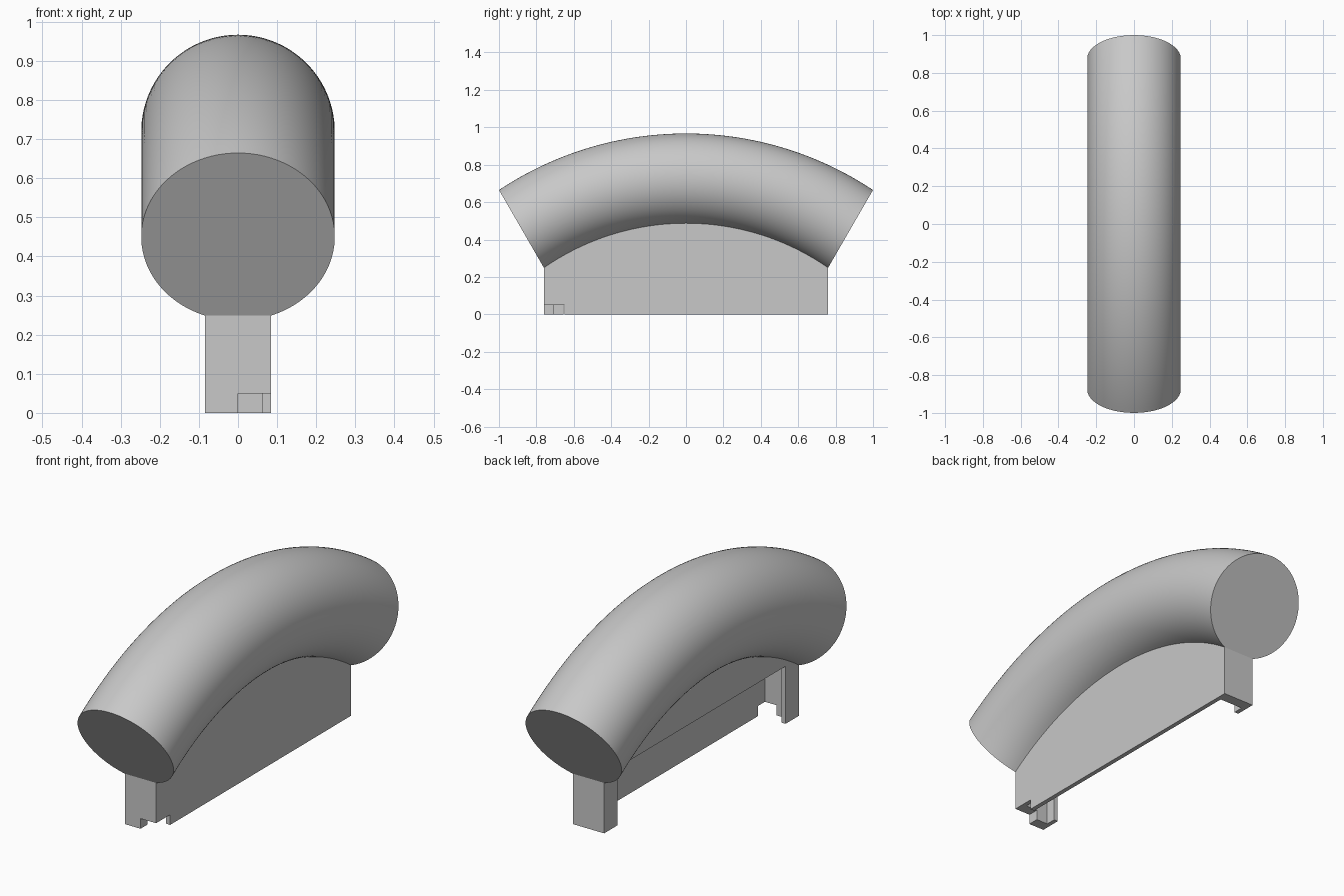
import bpy, bmesh, math

if "Cube" in bpy.data.objects:
    bpy.data.objects.remove(bpy.data.objects["Cube"], do_unlink=True)

grey = bpy.data.materials.new("plain grey")
grey.use_nodes = True
colour = (0.58, 0.58, 0.58, 1)
grey.diffuse_color = colour
grey.node_tree.nodes["Principled BSDF"].inputs["Base Color"].default_value = colour

# Arched bar dimensions
ARC_R, ARC_Z = 1.56, -0.8405          # sweep radius and centre height
ARC_END, TILT_END = math.asin(0.876 / 1.56), math.radians(30)
TUBE_R, HALF_W = 0.2475, 0.085        # round section, half width of its flat underside
FLAT = math.sqrt(TUBE_R ** 2 - HALF_W ** 2)


def station(t, u, v):
    """Point (x, y, z) of section coordinates u, v at sweep position t in -1..1."""
    a, tilt = t * ARC_END, t * TILT_END
    return (u, ARC_R * math.sin(a) + v * math.sin(tilt),
            ARC_Z + ARC_R * math.cos(a) + v * math.cos(tilt))


def underside(y):
    """Height of the bar's flat underside at y."""
    lo, hi = -1.0, 1.0
    for _ in range(40):
        mid = (lo + hi) / 2
        if station(mid, 0, -FLAT)[1] < y:
            lo = mid
        else:
            hi = mid
    return station(lo, 0, -FLAT)[2] + 0.001


def finish(name, bm):
    bmesh.ops.recalc_face_normals(bm, faces=bm.faces)
    mesh = bpy.data.meshes.new(name)
    bm.to_mesh(mesh)
    bm.free()
    mesh.materials.append(grey)
    obj = bpy.data.objects.new(name, mesh)
    bpy.context.collection.objects.link(obj)
    return obj


def slab(name, x0, x1, y0, y1, floor, steps=1):
    """Slab between x0 and x1: floor is its lower outline, the top follows the bar."""
    ys = [y1 + (y0 - y1) * i / steps for i in range(steps + 1)]
    outline = floor + [(y, underside(y)) for y in ys]
    bm = bmesh.new()
    face = bm.faces.new([bm.verts.new((x0, y, z)) for y, z in outline])
    new = bmesh.ops.extrude_face_region(bm, geom=[face])["geom"]
    bmesh.ops.translate(bm, vec=(x1 - x0, 0, 0),
                        verts=[g for g in new if isinstance(g, bmesh.types.BMVert)])
    return finish(name, bm)


# Arched bar: round section with a flat underside, swept along the arc
start = math.asin(HALF_W / TUBE_R)
SEG, STEPS = 80, 64
section = []
for i in range(SEG + 1):
    a = start + (2 * math.pi - 2 * start) * i / SEG
    section.append((TUBE_R * math.sin(a), -TUBE_R * math.cos(a)))
bm = bmesh.new()
rings = [[bm.verts.new(station(-1 + 2 * s / STEPS, u, v)) for u, v in section]
         for s in range(STEPS + 1)]
for r0, r1 in zip(rings, rings[1:]):
    for i in range(len(section)):
        j = (i + 1) % len(section)
        bm.faces.new((r0[i], r0[j], r1[j], r1[i]))
bm.faces.new(rings[0])
bm.faces.new(rings[-1])
bar = finish("arched_bar", bm)
bpy.ops.object.select_all(action='DESELECT')
bar.select_set(True)
bpy.context.view_layer.objects.active = bar
bpy.ops.object.shade_smooth_by_angle(angle=math.radians(18))

# Base: open on the -x side, with a notch in the front +x corner
END = station(1, 0, -FLAT)[1] - 0.0005
INNER, LIP, SKIN = 0.705, 0.655, 0.063
NOTCH, CEILING = 0.05, 0.284

slab("side_plate", SKIN, HALF_W, -END, END,
     [(-END, NOTCH), (-0.65, NOTCH), (-0.65, 0), (END, 0)], 64)
slab("upper_web", -HALF_W, SKIN, -INNER, INNER,
     [(-INNER, CEILING), (INNER, CEILING)], 64)
slab("front_wall", -HALF_W, 0, -END, -INNER, [(-END, 0), (-INNER, 0)], 4)
slab("front_wall_over_notch", 0, SKIN, -END, -INNER,
     [(-END, NOTCH), (-INNER, NOTCH)], 4)
slab("back_wall", -HALF_W, SKIN, INNER, END, [(INNER, 0), (END, 0)], 4)
for name, y0, y1 in (("front_lip", -INNER, -LIP), ("back_lip", LIP, INNER)):
    slab(name, -HALF_W, -SKIN, y0, y1, [(y0, 0), (y1, 0)], 4)
